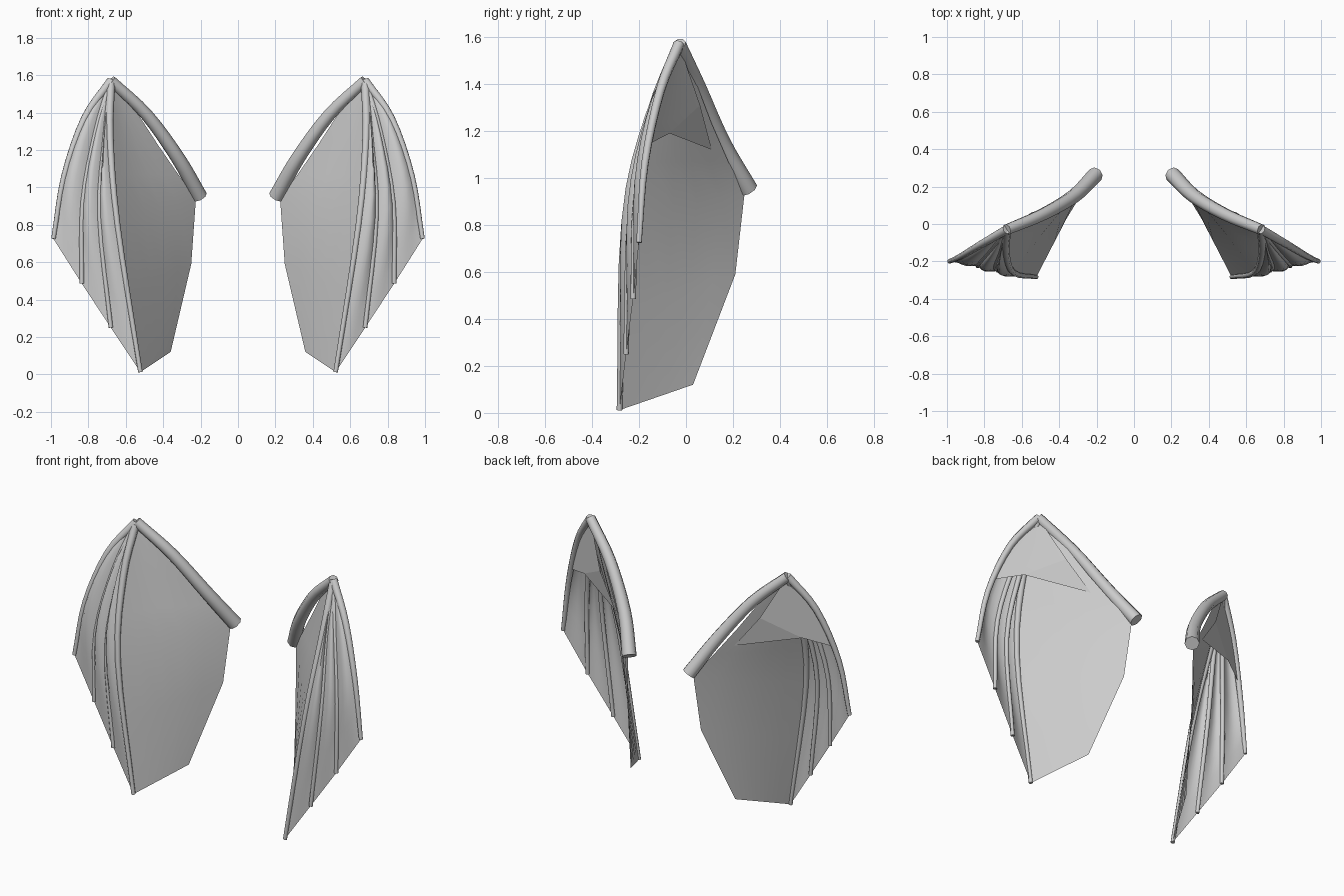
import bpy, bmesh, math
from mathutils import Vector

cube = bpy.data.objects.get("Cube")
if cube:
    bpy.data.objects.remove(cube, do_unlink=True)

grey = bpy.data.materials.new("pale_grey")
grey.use_nodes = True
colour = (0.6, 0.6, 0.6, 1)
grey.diffuse_color = colour
grey.node_tree.nodes["Principled BSDF"].inputs["Base Color"].default_value = colour


def sample(points, steps):
    """Evenly stepped smooth path through the points."""
    p = [Vector(q) for q in points]
    p = [2 * p[0] - p[1]] + p + [2 * p[-1] - p[-2]]
    spans = len(points) - 1
    out = []
    for i in range(steps + 1):
        s = min(int(i * spans / steps), spans - 1)
        t = i * spans / steps - s
        a, b, c, d = p[s:s + 4]
        out.append(0.5 * (2 * b + (c - a) * t + (2 * a - 5 * b + 4 * c - d) * t ** 2
                          + (3 * b - a - 3 * c + d) * t ** 3))
    return out


def finish(name, mesh, smooth=50):
    """Add the mesh as a pair mirrored across x = 0."""
    obj = bpy.data.objects.new(name, mesh)
    bpy.context.collection.objects.link(obj)
    mesh.materials.clear()
    mesh.materials.append(grey)
    bpy.ops.object.select_all(action='DESELECT')
    obj.select_set(True)
    bpy.context.view_layer.objects.active = obj
    if smooth:
        bpy.ops.object.shade_smooth_by_angle(angle=math.radians(smooth))
    obj.modifiers.new("pair", 'MIRROR').use_mirror_merge = False
    return obj


def bone(name, path, r0, r1):
    """Tapered round rod along a path, with flat ends."""
    curve = bpy.data.curves.new(name, 'CURVE')
    curve.dimensions = '3D'
    curve.bevel_depth = 1
    curve.bevel_resolution = 2
    curve.use_fill_caps = True
    spline = curve.splines.new('POLY')
    spline.points.add(len(path) - 1)
    for i, (pt, co) in enumerate(zip(spline.points, path)):
        pt.co = (*co, 1)
        pt.radius = r0 + (r1 - r0) * i / (len(path) - 1)
    temp = bpy.data.objects.new("temp", curve)
    bpy.context.collection.objects.link(temp)
    bpy.context.view_layer.update()
    graph = bpy.context.evaluated_depsgraph_get()
    mesh = bpy.data.meshes.new_from_object(temp.evaluated_get(graph))
    bpy.data.objects.remove(temp, do_unlink=True)
    finish(name, mesh)


def skin(name, rails, smooth=50):
    """Sheet through neighbouring rails of equal length."""
    bm = bmesh.new()
    rows = [[bm.verts.new(co) for co in rail] for rail in rails]
    for r, s in zip(rows, rows[1:]):
        for i in range(len(r) - 1):
            bm.faces.new((r[i], r[i + 1], s[i + 1], s[i]))
    bmesh.ops.remove_doubles(bm, verts=bm.verts, dist=0.0005)
    mesh = bpy.data.meshes.new(name)
    bm.to_mesh(mesh)
    bm.free()
    finish(name, mesh, smooth)


def between(a, b, columns, bulge):
    """Rails from path a to path b, swelling by bulge in the middle."""
    rails = []
    for c in range(columns + 1):
        t = c / columns
        rails.append([p.lerp(q, t) + Vector(bulge) * math.sin(math.pi * t)
                      * math.sin(math.pi * i / (len(a) - 1))
                      for i, (p, q) in enumerate(zip(a, b))])
    return rails


STEPS = 12
wrist = (0.68, -0.03, 1.57)

# Arm from shoulder to wrist
arm = sample([(0.205, 0.265, 0.95), (0.32, 0.15, 1.155), (0.49, 0.05, 1.39), wrist], STEPS)
bone("arm", arm, 0.042, 0.03)

# Four fingers fanning down from the wrist, outermost first
fingers = [sample([wrist] + pts, STEPS) for pts in (
    [(0.82, -0.11, 1.37), (0.93, -0.175, 1.06), (0.987, -0.2, 0.725)],
    [(0.76, -0.13, 1.3), (0.83, -0.21, 0.92), (0.835, -0.225, 0.485)],
    [(0.71, -0.14, 1.28), (0.74, -0.235, 0.85), (0.68, -0.255, 0.25)],
    [(0.685, -0.15, 1.27), (0.645, -0.26, 0.8), (0.522, -0.283, 0.012)])]
for i, path in enumerate(fingers):
    bone(f"finger_{i + 1}", path, 0.024 if i in (0, 3) else 0.016, 0.012)

# Webs between the fingers
for i in range(3):
    skin(f"finger_web_{i + 1}", between(fingers[i], fingers[i + 1], 6, (0.02, -0.03, 0)))

# Main membrane from the inner finger to the body edge
edge = [Vector(p) for p in (wrist, (0.54, 0.045, 1.4), (0.43, 0.11, 1.23), (0.32, 0.18, 1.07),
                            (0.225, 0.25, 0.94), (0.25, 0.21, 0.59), (0.36, 0.03, 0.12))]
inner = sample([fingers[3][i] for i in range(0, STEPS + 1, 2)], len(edge) - 1)
skin("main_membrane", between(inner, edge, 5, (0.02, 0.0, 0)))

# Upper membrane behind the wrist
lead = fingers[0][:8]
back = [Vector(wrist).lerp(Vector((0.55, 0.06, 1.31)), i / 7) for i in range(8)]
middle = [Vector(wrist).lerp(Vector((0.75, -0.07, 1.19)), i / 7) for i in range(8)]
skin("upper_membrane", [lead, middle, back])

# Loose flap below the upper membrane
bm = bmesh.new()
bm.faces.new([bm.verts.new(p) for p in
              ((0.75, -0.07, 1.19), (0.55, 0.06, 1.31), (0.41, 0.11, 1.12))])
flap = bpy.data.meshes.new("inner_flap")
bm.to_mesh(flap)
bm.free()
finish("inner_flap", flap, 0)
